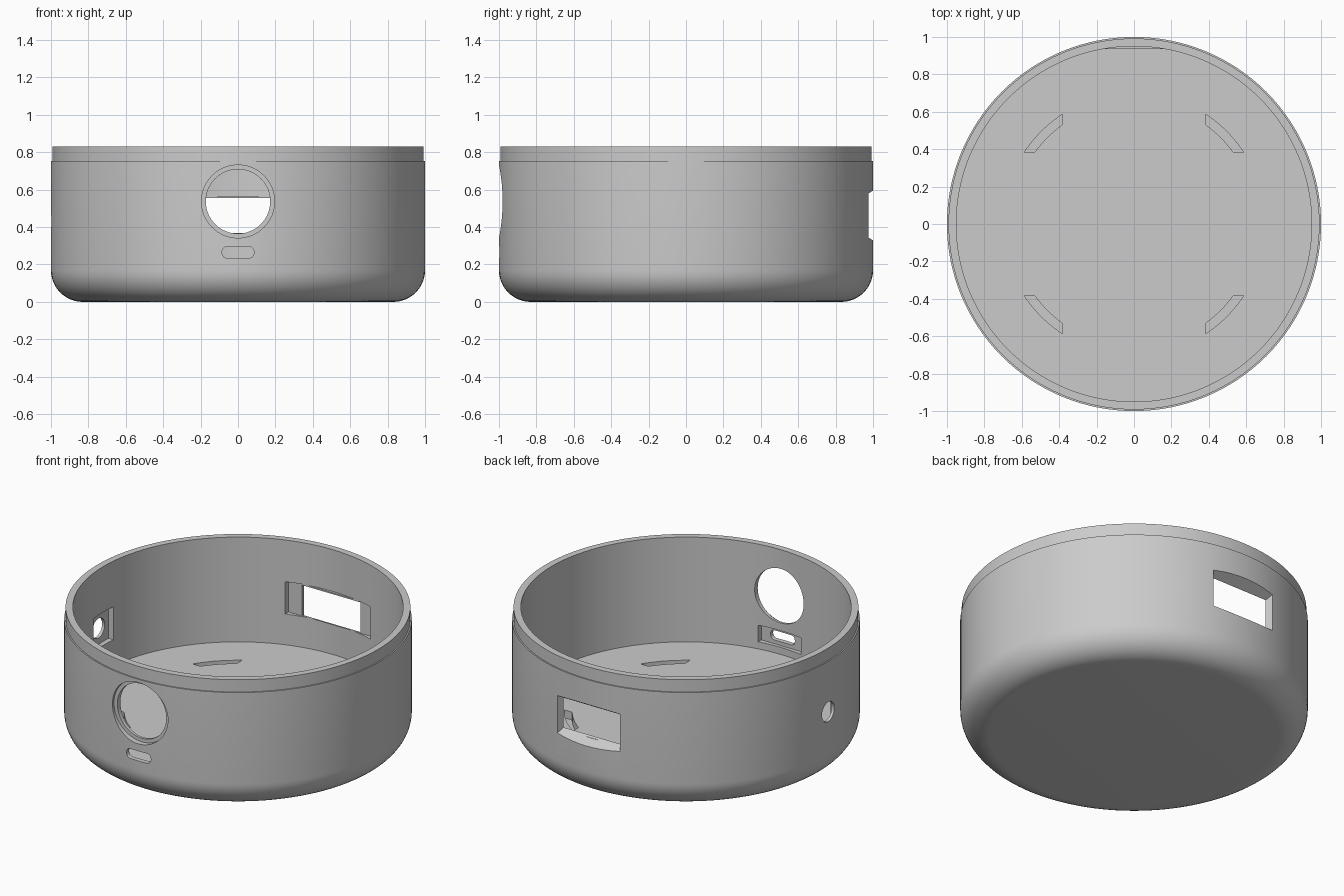
import bpy, bmesh, math
from mathutils import Matrix, Vector

cube = bpy.data.objects.get("Cube")
if cube:
    bpy.data.objects.remove(cube, do_unlink=True)

FLOOR_Z, RIM_Z, STEP_Z = 0.165, 0.83, 0.752
FILLET = 0.17

grey = bpy.data.materials.new("plain_grey")
grey.use_nodes = True
grey.diffuse_color = (0.6, 0.6, 0.6, 1)
grey.node_tree.nodes["Principled BSDF"].inputs["Base Color"].default_value = grey.diffuse_color


def make(name, bm):
    bmesh.ops.recalc_face_normals(bm, faces=bm.faces)
    mesh = bpy.data.meshes.new(name)
    bm.to_mesh(mesh)
    bm.free()
    ob = bpy.data.objects.new(name, mesh)
    bpy.context.collection.objects.link(ob)
    mesh.materials.append(grey)
    return ob


def box(name, lo, hi):
    bm = bmesh.new()
    bmesh.ops.create_cube(bm, size=1)
    lo, hi = Vector(lo), Vector(hi)
    for v in bm.verts:
        v.co = [(a + b) / 2 + c * (b - a) for a, b, c in zip(lo, hi, v.co)]
    return make(name, bm)


def prism(name, outline, vector):
    """Extrude a closed outline of 3D points along a vector."""
    bm = bmesh.new()
    face = bm.faces.new([bm.verts.new(p) for p in outline])
    new = bmesh.ops.extrude_face_region(bm, geom=[face])["geom"]
    bmesh.ops.translate(bm, vec=vector, verts=[g for g in new if isinstance(g, bmesh.types.BMVert)])
    return make(name, bm)


def cylinder(name, centre, radius, depth, axis):
    bm = bmesh.new()
    bmesh.ops.create_cone(bm, cap_ends=True, segments=64, radius1=radius, radius2=radius,
                          depth=depth, matrix=Matrix.Translation(centre)
                          @ Matrix.Rotation(math.pi / 2, 4, axis))
    return make(name, bm)


def combine(target, tool, operation="DIFFERENCE"):
    mod = target.modifiers.new(tool.name, "BOOLEAN")
    mod.operation, mod.solver, mod.object = operation, "EXACT", tool
    bpy.context.view_layer.objects.active = target
    bpy.ops.object.modifier_apply(modifier=mod.name)
    bpy.data.objects.remove(tool, do_unlink=True)


# Round housing: lathed wall, floor, rounded bottom edge and stepped rim
profile = [(0, 0)]
for i in range(13):
    a = math.pi / 2 * i / 12
    profile.append((1 - FILLET + FILLET * math.sin(a), FILLET - FILLET * math.cos(a)))
profile += [(1, STEP_Z), (0.992, STEP_Z), (0.992, RIM_Z), (0.95, RIM_Z), (0.95, FLOOR_Z), (0, FLOOR_Z)]
bm = bmesh.new()
verts = [bm.verts.new((r, 0, z)) for r, z in profile]
edges = [bm.edges.new(pair) for pair in zip(verts, verts[1:])]
bmesh.ops.spin(bm, geom=verts + edges, cent=(0, 0, 0), axis=(0, 0, 1),
               angle=math.tau, steps=128, use_merge=True)
bmesh.ops.remove_doubles(bm, verts=bm.verts, dist=0.0001)
housing = make("round_housing", bm)

# Back window: flat inner seat, then an opening that flares outwards
combine(housing, box("window_seat", (-0.3, 0.8, 0.36), (0.3, 0.935, 0.565)))
combine(housing, box("window_pad", (-0.2, 0.935, 0.36), (0.2, 0.953, 0.565)), "UNION")
bm = bmesh.new()
bmesh.ops.create_cube(bm, size=2)
for v in bm.verts:
    y = 0.9 if v.co.y < 0 else 1.1
    grow = y - 0.935
    v.co = (v.co.x * (0.204 + 0.4 * grow), y, 0.462 + v.co.z * (0.094 + 0.6 * grow))
combine(housing, make("window_opening", bm))

# Front round port with a shallow outer counterbore
combine(housing, cylinder("front_port", (0, -1, 0.537), 0.172, 0.4, "X"))
combine(housing, cylinder("front_counterbore", (0, -1.065, 0.537), 0.195, 0.2, "X"))

# Front rounded slot with a rectangular inner recess
outline = []
for cx, cz, start in ((1, 1, 0), (-1, 1, 1), (-1, -1, 2), (1, -1, 3)):
    for i in range(7):
        a = math.pi / 2 * (start + i / 6)
        outline.append((cx * 0.058 + 0.027 * math.cos(a), -1.1, 0.265 + cz * 0.004 + 0.027 * math.sin(a)))
combine(housing, prism("front_slot", outline, (0, 0.3, 0)))
combine(housing, box("slot_recess", (-0.15, -0.97, 0.21), (0.15, -0.8, 0.315)))

# Small side hole with a square inner recess
combine(housing, cylinder("side_hole", (-1, 0, 0.432), 0.062, 0.4, "Y"))
combine(housing, box("side_recess", (-0.98, -0.1, 0.33), (-0.8, 0.1, 0.54)))

# Four curved pockets in the floor
for sx in (-1, 1):
    for sy in (-1, 1):
        arc = []
        for radius, flip in ((0.7, 1), (0.655, -1)):
            first = math.acos(0.382 / radius)
            last = math.pi / 2 - first
            for i in range(13)[::flip]:
                a = first + (last - first) * i / 12
                arc.append((sx * radius * math.cos(a), sy * radius * math.sin(a), FLOOR_Z - 0.05))
        combine(housing, prism("floor_pocket", arc, (0, 0, 0.1)))

# Smooth curved walls with crisp edges
bpy.ops.object.select_all(action="DESELECT")
housing.select_set(True)
bpy.context.view_layer.objects.active = housing
bpy.ops.object.shade_smooth_by_angle(angle=math.radians(25))
